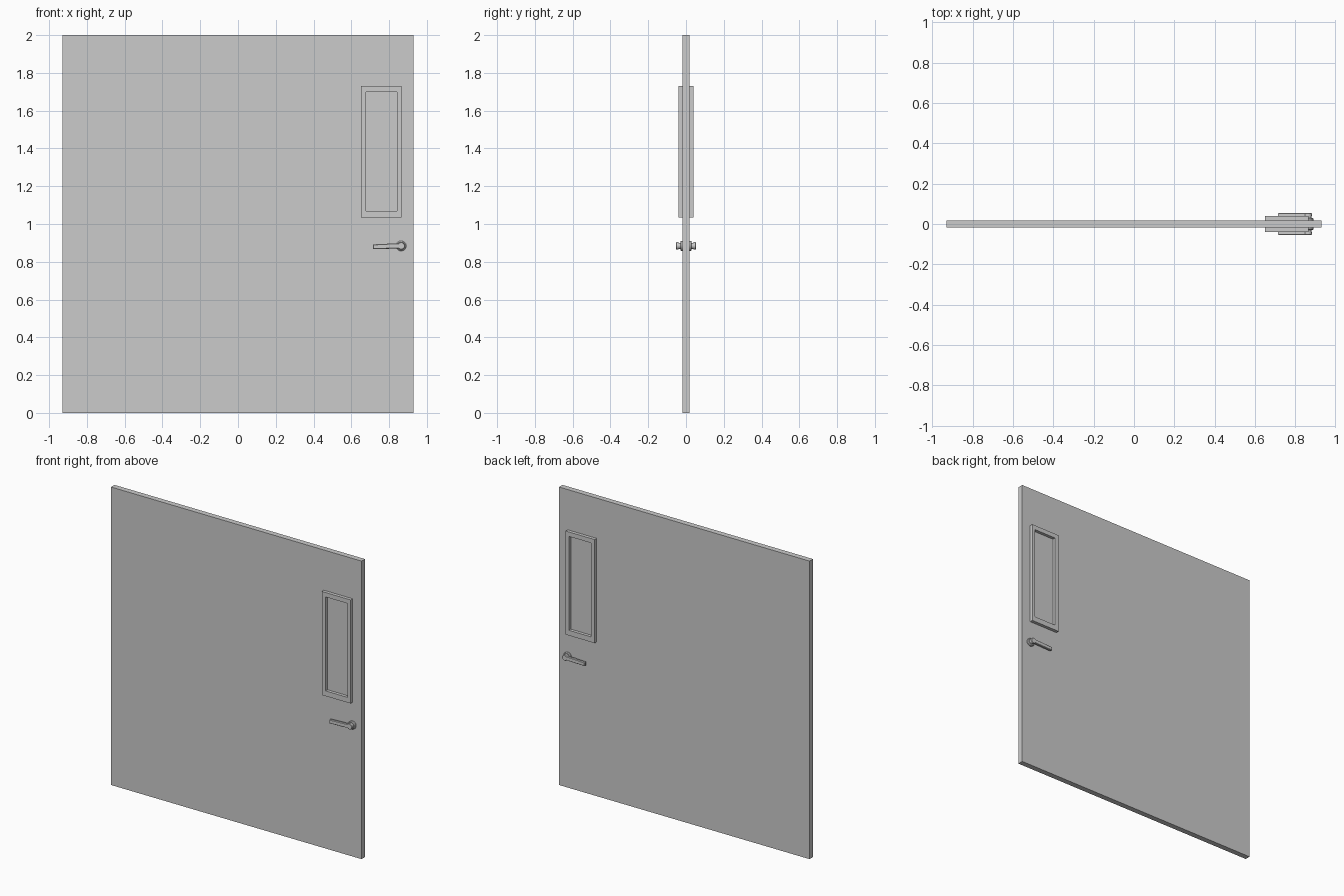
import bpy, bmesh, math
from mathutils import Matrix

if "Cube" in bpy.data.objects:
    bpy.data.objects.remove(bpy.data.objects["Cube"])

SLAB = 0.0185      # half thickness of the door
FRAME = 0.04       # half depth of the window frame
HX, HZ = 0.864, 0.884  # handle centre


def finish(name, bm):
    bmesh.ops.recalc_face_normals(bm, faces=bm.faces)
    mesh = bpy.data.meshes.new(name)
    bm.to_mesh(mesh)
    bm.free()
    ob = bpy.data.objects.new(name, mesh)
    bpy.context.collection.objects.link(ob)
    return ob


def box(name, x0, x1, y0, y1, z0, z1):
    bm = bmesh.new()
    m = Matrix.Translation(((x0 + x1) / 2, (y0 + y1) / 2, (z0 + z1) / 2)) @ \
        Matrix.Diagonal((x1 - x0, y1 - y0, z1 - z0, 1))
    bmesh.ops.create_cube(bm, size=1, matrix=m)
    return finish(name, bm)


def loft(name, sections, closed=False):
    """Skin equal-length point loops; cap the ends unless closed."""
    bm = bmesh.new()
    rings = [[bm.verts.new(p) for p in s] for s in sections]
    n = len(rings[0])
    pairs = list(zip(rings, rings[1:])) + ([(rings[-1], rings[0])] if closed else [])
    for a, b in pairs:
        for i in range(n):
            j = (i + 1) % n
            bm.faces.new((a[i], a[j], b[j], b[i]))
    if not closed:
        bm.faces.new(rings[0])
        bm.faces.new(rings[-1])
    return finish(name, bm)


def rect(x0, x1, z0, z1, y):
    return [(x0, y, z0), (x1, y, z0), (x1, y, z1), (x0, y, z1)]


def circle(r, y, n=32):
    return [(HX + r * math.cos(2 * math.pi * i / n), y,
             HZ + r * math.sin(2 * math.pi * i / n)) for i in range(n)]


def lever_outline(y, inset=0.0):
    # tapered bar ending in a round hub
    r = 0.02 - inset
    pts = [(HX + r * math.cos(math.radians(a)), y, HZ + r * math.sin(math.radians(a)))
           for a in range(-140, 141, 20)]
    return pts + [(0.80, y, 0.896 - inset), (0.715 + inset, y, 0.892 - inset),
                  (0.715 + inset, y, 0.867 + inset), (0.80, y, 0.869 + inset)]


# Door slab and window pane
box("door_slab", -0.93, 0.93, -SLAB, SLAB, 0, 2)
outer = (0.65, 0.865, 1.035, 1.73)
inner = (0.678, 0.842, 1.07, 1.70)
box("window_pane", inner[0], inner[1], -SLAB - 0.001, SLAB + 0.001, inner[2], inner[3])

# Window frames and lever handles on both faces
for side, s in (("front", -1), ("back", 1)):
    loft(f"{side}_window_frame",
         [rect(*outer, s * SLAB), rect(*outer, s * FRAME),
          rect(*inner, s * FRAME), rect(*inner, s * SLAB)], closed=True)
    parts = [
        loft(f"{side}_handle_rosette",
             [circle(0.027, s * SLAB), circle(0.027, s * 0.026), circle(0.022, s * 0.03)]),
        loft(f"{side}_handle_neck", [circle(0.016, s * 0.028), circle(0.016, s * 0.042)]),
        loft(f"{side}_handle_lever",
             [lever_outline(s * 0.039), lever_outline(s * 0.051),
              lever_outline(s * 0.054, 0.003)]),
    ]
    for ob in parts:
        bpy.ops.object.select_all(action='DESELECT')
        ob.select_set(True)
        bpy.context.view_layer.objects.active = ob
        bpy.ops.object.shade_smooth_by_angle(angle=math.radians(30))
